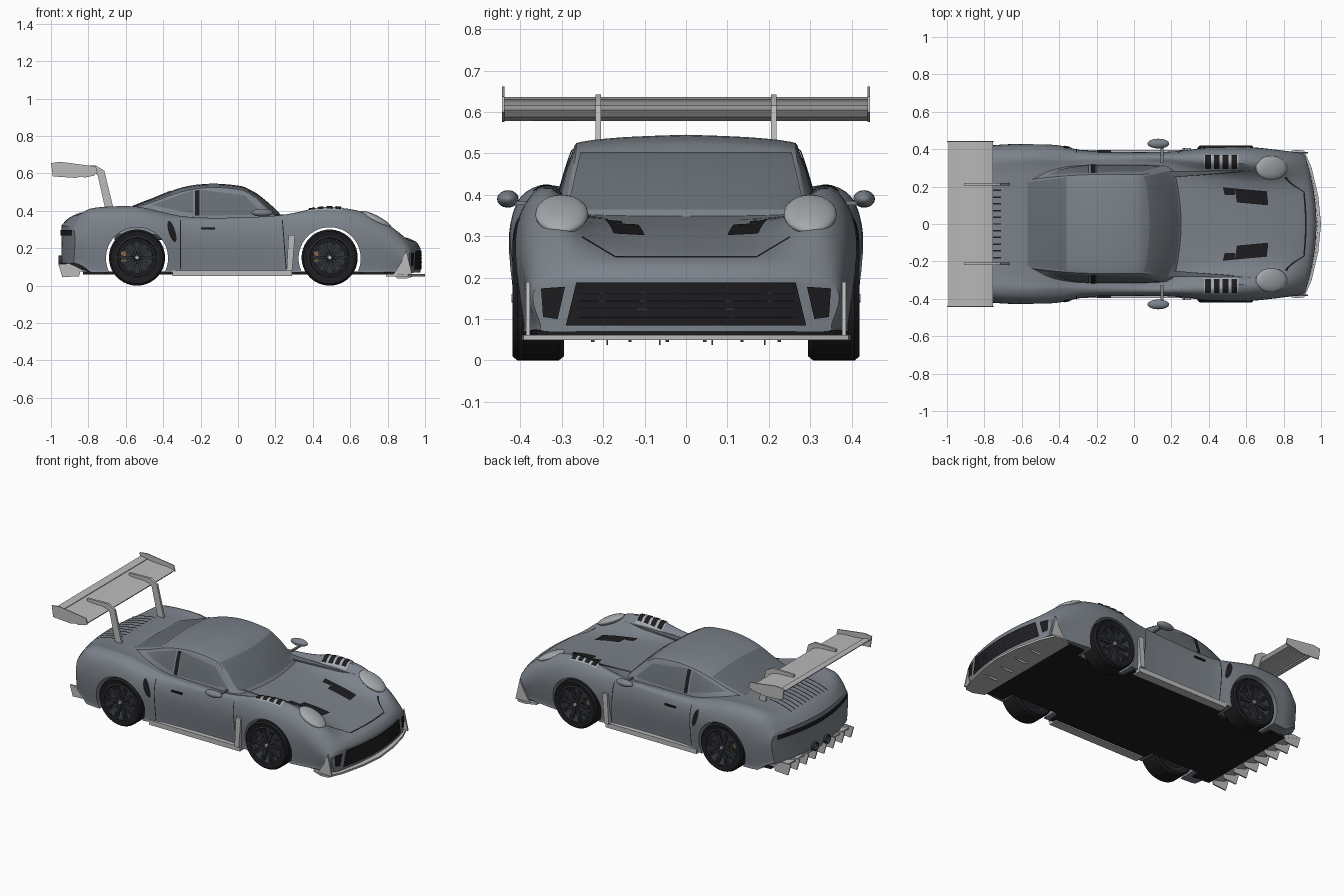
import bpy, bmesh, math
from mathutils import Vector, Matrix
from mathutils.bvhtree import BVHTree

if "Cube" in bpy.data.objects:
    bpy.data.objects.remove(bpy.data.objects["Cube"])

def material(name, r, g, b):
    m = bpy.data.materials.new(name)
    m.diffuse_color = (r, g, b, 1)
    m.use_nodes = True
    m.node_tree.nodes["Principled BSDF"].inputs["Base Color"].default_value = m.diffuse_color
    return m
PAINT, GLASS = material("paint", .20, .225, .255), material("glass", .13, .15, .17)
BLACK, RIM = material("black", .012, .012, .014), material("rim", .03, .034, .042)
SILVER, LENS = material("silver", .5, .5, .5), material("lens", .38, .4, .42)
BRAKE = material("caliper", .22, .13, .07)

def smooth(ob, angle=35):
    bpy.ops.object.select_all(action='DESELECT')
    ob.select_set(True)
    bpy.context.view_layer.objects.active = ob
    bpy.ops.object.shade_smooth_by_angle(angle=math.radians(angle))
def finish(name, bm, mat, angle=35):
    bmesh.ops.recalc_face_normals(bm, faces=bm.faces)
    me = bpy.data.meshes.new(name)
    bm.to_mesh(me)
    bm.free()
    ob = bpy.data.objects.new(name, me)
    bpy.context.collection.objects.link(ob)
    me.materials.append(mat)
    smooth(ob, angle)
    return ob
def spline(pts, n):  # Catmull-Rom through tuples of any length
    p, out = [pts[0]] + list(pts) + [pts[-1]], []
    for i in range(1, len(p) - 2):
        for t in (k/n for k in range(n)):
            out.append(tuple(.5*(2*b + (c-a)*t + (2*a-5*b+4*c-d)*t*t + (3*b-a-3*c+d)*t**3)
                             for a, b, c, d in zip(p[i-1], p[i], p[i+1], p[i+2])))
    return out + [tuple(pts[-1])]
def loft(name, rings, mat, closed=False):
    bm = bmesh.new()
    rows = [[bm.verts.new(v) for v in r] for r in rings]
    n = len(rows[0])
    for a, b in zip(rows, rows[1:] + (rows[:1] if closed else [])):
        for i in range(n):
            bm.faces.new((a[i], a[(i+1) % n], b[(i+1) % n], b[i]))
    if not closed:
        bm.faces.new(rows[0])
        bm.faces.new(rows[-1])
    return finish(name, bm, mat)
def prism(name, pts, axis, a, b, mat):  # polygon in xz (axis y) or xy (axis z)
    put = (lambda p, h: (p[0], h, p[1])) if axis == 'y' else (lambda p, h: (p[0], p[1], h))
    return loft(name, [[put(p, a) for p in pts], [put(p, b) for p in pts]], mat)
def lathe(name, prof, loc, mat, seg=40):  # (radius, y) profile around a y axle
    return loft(name, [[(loc[0] + r*math.cos(t), loc[1] + y, loc[2] + r*math.sin(t)) for r, y in prof]
                       for t in (2*math.pi*i/seg for i in range(seg))], mat, closed=True)
def ellipsoid(name, loc, size, rot_y, mat):
    bm = bmesh.new()
    M = Matrix.Translation(loc) @ Matrix.Rotation(rot_y, 4, 'Y') @ Matrix.Diagonal((*size, 1))
    bmesh.ops.create_uvsphere(bm, u_segments=24, v_segments=14, radius=1, matrix=M)
    finish(name, bm, mat, 80)
def boxes(name, mats, mat):
    bm = bmesh.new()
    for M in mats:
        bmesh.ops.create_cube(bm, size=1, matrix=M)
    finish(name, bm, mat)
def box(name, c, size, mat):
    boxes(name, [Matrix.Translation(c) @ Matrix.Diagonal((*size, 1))], mat)
def both(pts):
    return pts + [(x, -y) for x, y in reversed(pts) if y > 0]
def ease(t):
    t = min(1, max(0, t))
    return t*t*(3 - 2*t)

# Body stations: x, half width, height of widest point, crest y, crest z, valley y, centre z
ST = [(-.945, .385, .24, .34, .31, .2, .32), (-.90, .405, .25, .34, .365, .22, .365),
      (-.82, .415, .26, .34, .405, .22, .395), (-.70, .425, .26, .35, .42, .26, .415),
      (-.54, .43, .26, .355, .42, .28, .415), (-.40, .42, .26, .35, .39, .29, .39),
      (-.28, .395, .25, .35, .367, .29, .365), (-.1, .385, .24, .355, .36, .29, .36),
      (.15, .385, .24, .355, .37, .29, .355), (.28, .395, .25, .345, .385, .26, .346),
      (.40, .41, .26, .335, .41, .24, .338), (.52, .415, .26, .325, .417, .23, .326),
      (.65, .41, .25, .32, .40, .22, .31), (.78, .40, .24, .31, .355, .21, .285),
      (.88, .39, .20, .31, .30, .2, .262), (.95, .38, .16, .31, .235, .2, .235),
      (.975, .37, .15, .30, .20, .2, .20)]
def body_ring(st, s=1):
    x, w, zw, wf, zf, wi, zc = st
    zb = .07 + .05*max(0, (-.8 - x)/.145)
    half = spline([(0, zb), (w*.6, zb), (w-.03, zb), (w-.018, zb+.02), (w, zw),
                   (wf + (w-wf)*.74, zw + (zf-zw)*.72), (wf, zf), (wi, zc + (zf-zc)*.12), (0, zc)], 4)
    zm = (zb + zc)/2
    k = .5*ease((-x-.75)/.19) - .45*ease((x-.55)/.4)
    return [(x + k*(y*s)**2, y*s, zm + (z-zm)*s) for y, z in half + [(-y, z) for y, z in half[-2:0:-1]]]
caps = (.05, .3, .55, .8)
body = loft("body_shell", [body_ring(ST[0], s) for s in caps] + [body_ring(s) for s in spline(ST, 4)]
            + [body_ring(ST[-1], s) for s in reversed(caps)], PAINT)

# Wheel arch openings
WHEELS = (-.54, .49)
for wx in WHEELS:
    bpy.ops.mesh.primitive_cylinder_add(vertices=64, radius=.166, depth=1.2, location=(wx, 0, .146),
                                        rotation=(math.pi/2, 0, 0))
    cutter = bpy.context.object
    cutter.hide_render = True
    mod = body.modifiers.new("arch", 'BOOLEAN')
    mod.object, mod.operation, mod.solver = cutter, 'DIFFERENCE', 'EXACT'
    bpy.context.view_layer.objects.active = body
    bpy.ops.object.modifier_apply(modifier=mod.name)
    bpy.data.objects.remove(cutter)
smooth(body)

# Cabin stations: x, centre z, edge z, edge y, base y
CAB = [(-.66, .375, .37, .22, .27), (-.55, .428, .415, .24, .30), (-.45, .467, .447, .253, .312),
       (-.3, .525, .50, .265, .318), (-.15, .545, .522, .268, .318), (0, .535, .512, .268, .318),
       (.06, .515, .492, .27, .318), (.12, .475, .455, .277, .317), (.18, .424, .408, .286, .315),
       (.24, .362, .355, .295, .312), (.29, .305, .30, .298, .305)]
def cab_ring(st):
    x, zc, ze, wr, wb = st
    half = spline([(0, zc), (wr*.55, zc - (zc-ze)*.25), (wr*.94, ze+.006), (wr+.004, ze-.012),
                   (wr + (wb-wr)*.6, ze + (.34-ze)*.5), (wb, min(.34, ze-.02)), (wb, .25), (0, .25)], 3)
    return [(x - .4*y*y*ease((x-.02)/.2), y, z) for y, z in half + [(-y, z) for y, z in half[-2:0:-1]]]
cabin = loft("cabin_roof", [cab_ring(s) for s in spline(CAB, 4)], PAINT)

# Surface that trim panels are projected on
verts, polys = [], []
for ob in (body, cabin):
    k = len(verts)
    verts += [v.co.copy() for v in ob.data.vertices]
    polys += [[k+i for i in p.vertices] for p in ob.data.polygons]
SURF = BVHTree.FromPolygons(verts, polys)
VIEW = {'z': (Vector((0, 0, -1)), lambda a, b: (a, b, 1)),
        'y+': (Vector((0, -1, 0)), lambda a, b: (a, 1, b)), 'y-': (Vector((0, 1, 0)), lambda a, b: (a, -1, b)),
        'x+': (Vector((-1, 0, 0)), lambda a, b: (1.3, a, b)), 'x-': (Vector((1, 0, 0)), lambda a, b: (-1.3, a, b))}
def patch(name, quad, view, mat, n=10, off=.004, rnd=False):  # four-cornered or oval panel
    d, put = VIEW[view]
    q, bm, grid = [Vector(c) for c in quad], bmesh.new(), []
    for i in range(n+1):
        grid.append([])
        for j in range(n+1):
            u, v = 2*i/n - 1, 2*j/n - 1
            if rnd:
                u, v = u*math.sqrt(1 - v*v/2), v*math.sqrt(1 - u*u/2)
            p = q[0].lerp(q[1], (u+1)/2).lerp(q[3].lerp(q[2], (u+1)/2), (v+1)/2)
            o = Vector(put(p.x, p.y))
            hit = SURF.ray_cast(o, d)[0] or SURF.find_nearest(o + d*.6)[0]
            grid[-1].append(bm.verts.new(hit - d*off))
    for a, b in zip(grid, grid[1:]):
        for j in range(n):
            bm.faces.new((a[j], a[j+1], b[j+1], b[j]))
    finish(name, bm, mat, 60)

# Windows, grille, tail band and deck louvres
patch("windshield", [(-.255, .503), (.255, .503), (.287, .365), (-.287, .365)], 'x+', GLASS, 16)
patch("rear_window", [(-.36, -.25), (-.36, .25), (-.57, .225), (-.57, -.225)], 'z', GLASS, 14)
patch("front_grille", [(-.265, .188), (.265, .188), (.29, .085), (-.29, .085)], 'x+', BLACK, 16, .005)
for z in (.105, .125, .145, .165):
    patch("grille_bar", [(-.26, z), (.26, z), (.26, z-.003), (-.26, z-.003)], 'x+', RIM, 12, .009)
patch("tail_band", [(-.35, .298), (.35, .298), (.35, .268), (-.35, .268)], 'x-', BLACK, 20, .005)
patch("hood_seam", [(-.17, .252), (.17, .252), (.17, .249), (-.17, .249)], 'x+', BLACK, 14, .003)
for y in ((i-5)*.036 for i in range(11)):
    patch("deck_louvre", [(-.87, y-.004), (-.71, y-.004), (-.71, y+.004), (-.87, y+.004)], 'z', BLACK, 6)

for s, side in ((1, 'y+'), (-1, 'y-')):
    m = lambda pts: [(x, s*y) for x, y in pts]
    h = lambda pts: [(s*y, z) for y, z in pts]
    # Side glass, pillar, door seams, handle and scoop
    patch("door_window", [(-.2, .374), (.14, .38), (.035, .483), (-.2, .512)], side, GLASS)
    patch("quarter_window", [(-.24, .385), (-.24, .508), (-.37, .465), (-.46, .43)], side, GLASS)
    patch("window_pillar", [(-.23, .374), (-.205, .374), (-.205, .512), (-.23, .508)], side, BLACK, 6, .005)
    for a, b in ((-.31, -.31), (.235, .255)):
        patch("door_seam", [(a, .35), (a+.005, .35), (b+.005, .09), (b, .09)], side, BLACK, 8, .003)
    box("door_handle", (-.16, s*.385, .305), (.075, .014, .01), BLACK)
    patch("side_scoop", [(-.385, .355), (-.345, .335), (-.32, .22), (-.365, .25)], side, BLACK, 10, .005, True)
    # Bonnet and fender vents, front inlets, headlights
    patch("hood_vent_tip", m([(.475, .197), (.54, .19), (.54, .155), (.485, .155)]), 'z', BLACK, 4, .005)
    patch("hood_vent", m([(.54, .19), (.71, .175), (.718, .10), (.55, .115)]), 'z', BLACK, 8, .005)
    patch("hood_corner_seam", h([(.17, .252), (.25, .30), (.252, .297), (.172, .249)]), 'x+', BLACK, 8, .003)
    patch("fender_vent_frame", m([(.375, .29), (.56, .285), (.56, .37), (.375, .37)]), 'z', LENS, 10, .004)
    for x in (.38 + .047*i for i in range(4)):
        patch("fender_vent", m([(x, .295), (x+.031, .295), (x+.031, .368), (x, .368)]), 'z', BLACK, 6, .008)
    patch("front_inlet", h([(.292, .178), (.35, .174), (.345, .105), (.31, .1)]), 'x+', BLACK, 8, .005)
    ellipsoid("headlight", (.735, s*.30, .353), (.094, .064, .023), .47, LENS)
    # Mirrors
    ellipsoid("mirror", (.13, s*.43, .39), (.058, .026, .021), 0, PAINT)
    box("mirror_stalk", (.15, s*.375, .38), (.014, .1, .01), PAINT)
    # Sill skirts, blade behind front wheel, front canards
    prism("side_skirt", m([(-.35, .34), (-.35, .395), (.29, .395), (.29, .34)]), 'z', .052, .082, SILVER)
    prism("side_blade", [(.26, .08), (.29, .08), (.305, .27), (.27, .27)], 'y', s*.37, s*.407, SILVER)
    prism("front_canard", [(.83, .06), (.93, .06), (.90, .19), (.87, .12)], 'y', s*.376, s*.386, SILVER)
    # Wing supports and end plates
    prism("wing_strut", [(-.91, .638), (-.76, .642), (-.715, .615), (-.665, .41), (-.71, .41), (-.75, .59),
                         (-.78, .612), (-.91, .618)], 'y', s*.212-.007, s*.212+.007, SILVER)
    prism("wing_end_plate", [(-1, .655), (-.95, .662), (-.76, .637), (-.75, .6), (-.87, .576), (-.99, .584)],
          'y', s*.438, s*.444, SILVER)
    pipe = lathe("exhaust_pipe", [(.022, 0), (.027, 0), (.027, .06), (.022, .06)], (0, 0, 0), RIM, 20)
    pipe.matrix_world = Matrix.Translation((-.96, s*.06, .135)) @ Matrix.Rotation(-math.pi/2, 4, 'Z')
    # Wheels: name, profile, material, segments
    for wx in WHEELS:
        for name, prof, mat, seg in (
                ("tyre", [(.114, -.055), (.14, -.062), (.15, -.05), (.15, .05), (.14, .062), (.114, .057)], BLACK, 56),
                ("rim_barrel", [(.115, -.05), (.115, .056), (.108, .059), (.102, .04), (.102, -.05)], RIM, 48),
                ("rim_back", [(.002, -.04), (.105, -.04), (.105, -.03), (.002, -.03)], BLACK, 32),
                ("brake_disc", [(.03, 0), (.085, 0), (.085, .012), (.03, .012)], RIM, 32),
                ("wheel_hub", [(.001, -.03), (.022, -.03), (.02, .05), (.012, .058), (.001, .058)], RIM, 20),
                ("wheel_nut", [(.001, .055), (.012, .055), (.01, .064), (.001, .064)], SILVER, 12)):
            lathe(name, [(r, s*y) for r, y in prof], (wx, s*.357, .15), mat, seg)
        box("brake_caliper", (wx-.072, s*.363, .155), (.03, .035, .06), BRAKE)
        boxes("wheel_spokes", [Matrix.Translation((wx, s*.402, .15)) @ Matrix.Rotation(math.pi*k/5 + o, 4, 'Y')
              @ Matrix.Translation((.06, 0, 0)) @ Matrix.Diagonal((.095, .016, .009, 1))
              for k in range(10) for o in (-.07, .07)], RIM)

# Rear wing in two elements
prism("wing_main", [(-.755, .605), (-.80, .617), (-.88, .619), (-.945, .626), (-.945, .62), (-.89, .597),
                    (-.82, .578), (-.77, .588)], 'y', -.438, .438, SILVER)
prism("wing_flap", [(-.945, .63), (-.992, .636), (-.992, .631), (-.95, .616)], 'y', -.438, .438, SILVER)
# Floor, splitter and diffuser
prism("floor", both([(-.83, .33), (-.715, .34), (-.71, .28), (-.37, .28), (-.36, .365), (.31, .365), (.32, .28),
                     (.66, .28), (.67, .36), (.85, .36), (.92, .25)]), 'z', .06, .076, BLACK)
prism("front_splitter", both([(.79, .37), (.86, .397), (.91, .392), (.95, .3), (.985, .15), (1, 0)]),
      'z', .05, .062, SILVER)
for y in (-.19, -.063, .063, .19):
    prism("splitter_fin", [(.84, .052), (.95, .052), (.90, .038), (.85, .038)], 'y', y-.002, y+.002, SILVER)
prism("diffuser", [(-.79, .062), (-.93, .098), (-.93, .108), (-.79, .075)], 'y', -.32, .32, SILVER)
for y in ((i-3.5)*.09 for i in range(8)):
    prism("diffuser_fin", [(-.84, .09), (-.85, .05), (-.94, .045), (-.96, .115), (-.90, .118)],
          'y', y-.004, y+.004, SILVER)
